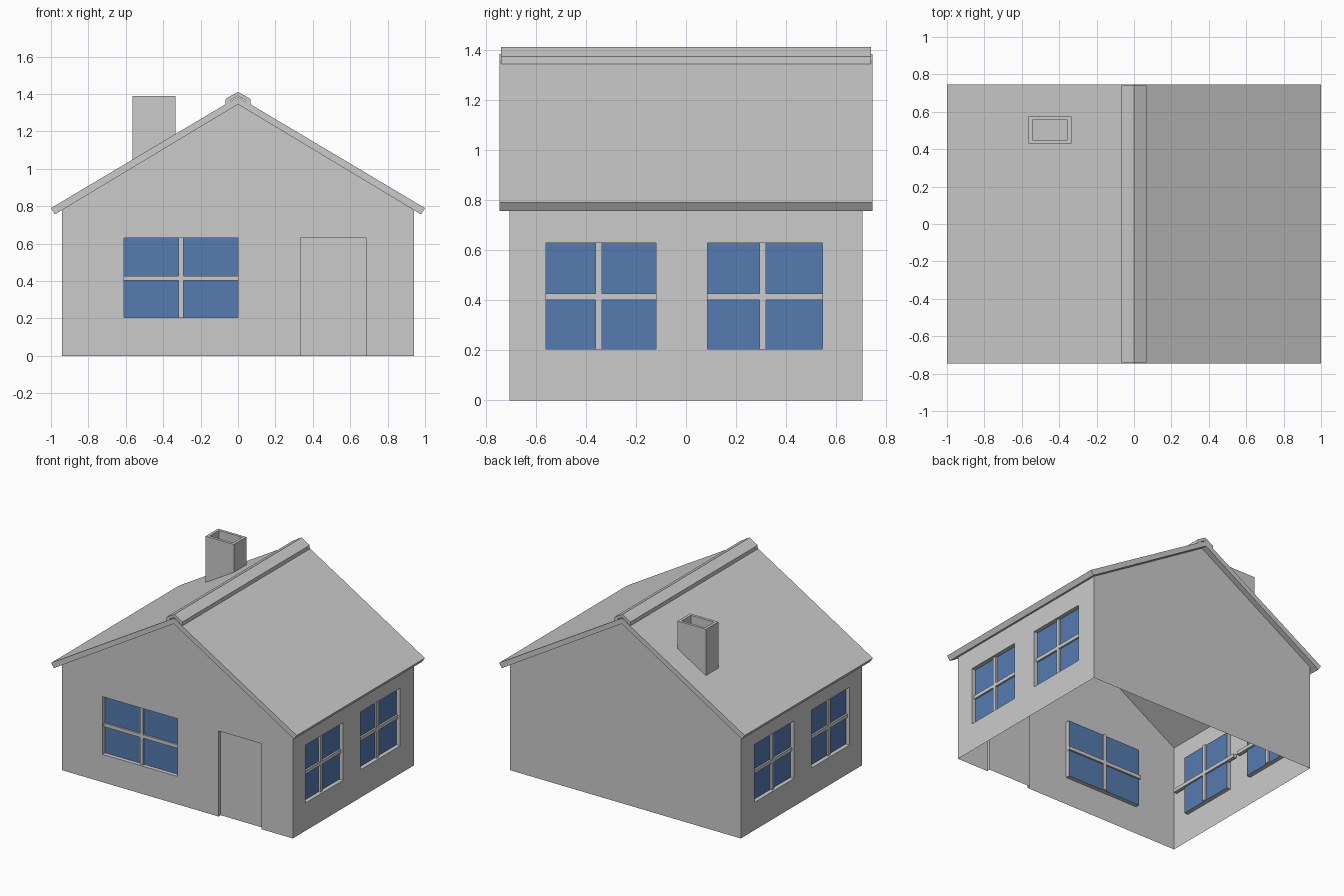
import bpy, bmesh
from mathutils import Vector

if "Cube" in bpy.data.objects:
    bpy.data.objects.remove(bpy.data.objects["Cube"])

W, D = 0.94, 0.705                  # half width and half depth of the walls
RECESS, BAR = 0.03, 0.026
Z0, Z1 = 0.205, 0.63                # window sill and head
SIDE_WINDOWS = [(-0.56, -0.12), (0.085, 0.545)]
FRONT_WINDOW = (-0.61, 0.0)

glass = bpy.data.materials.new("glass_blue")
glass.diffuse_color = (0.09, 0.20, 0.44, 1)
glass.use_nodes = True
glass.node_tree.nodes["Principled BSDF"].inputs["Base Color"].default_value = glass.diffuse_color
wall = bpy.data.materials.new("wall_grey")
wall.diffuse_color = (0.8, 0.8, 0.8, 1)
wall.use_nodes = True
wall.node_tree.nodes["Principled BSDF"].inputs["Base Color"].default_value = wall.diffuse_color


def add_object(name, bm):
    bmesh.ops.recalc_face_normals(bm, faces=bm.faces)
    mesh = bpy.data.meshes.new(name)
    bm.to_mesh(mesh)
    bm.free()
    obj = bpy.data.objects.new(name, mesh)
    bpy.context.collection.objects.link(obj)
    return obj


def box(name, lo, hi):
    bm = bmesh.new()
    bmesh.ops.create_cube(bm, size=1)
    lo, hi = Vector(lo), Vector(hi)
    for v in bm.verts:
        v.co = (lo + hi) / 2 + v.co * (hi - lo)
    return add_object(name, bm)


def prism(name, profile, half_depth):
    """Extrude an x-z profile along y."""
    bm = bmesh.new()
    face = bm.faces.new([bm.verts.new((x, -half_depth, z)) for x, z in profile])
    ext = bmesh.ops.extrude_face_region(bm, geom=[face])["geom"]
    moved = [g for g in ext if isinstance(g, bmesh.types.BMVert)]
    bmesh.ops.translate(bm, verts=moved, vec=(0, 2 * half_depth, 0))
    return add_object(name, bm)


def mirrored(half):
    """Complete a right-hand outline whose first and last points are on x = 0."""
    return half + [(-x, z) for x, z in reversed(half) if x > 0]


# House walls: gabled block with recessed windows and door
walls = prism("house_walls", [(-W, 0), (W, 0), (W, 0.78), (0, 1.345), (-W, 0.78)], D)
cutters = [box("door_cutter", (0.335, -1, -0.1), (0.685, -D + 0.025, Z1)),
           box("front_window_cutter", (FRONT_WINDOW[0], -1, Z0), (FRONT_WINDOW[1], -D + RECESS, Z1))]
for a, b in SIDE_WINDOWS:
    cutters.append(box("right_window_cutter", (W - RECESS, a, Z0), (1.2, b, Z1)))
    cutters.append(box("left_window_cutter", (-1.2, a, Z0), (-W + RECESS, b, Z1)))
for c in cutters:
    mod = walls.modifiers.new("recess", "BOOLEAN")
    mod.operation, mod.solver, mod.object = "DIFFERENCE", "EXACT", c
depsgraph = bpy.context.evaluated_depsgraph_get()
shell = bpy.data.meshes.new_from_object(walls.evaluated_get(depsgraph))
walls.modifiers.clear()
walls.data = shell
for c in cutters:
    bpy.data.objects.remove(c)

# Open the block at floor and roof, and colour the recessed panes
shell.materials.clear()
shell.materials.append(wall)
shell.materials.append(glass)
bm = bmesh.new()
bm.from_mesh(shell)
bm.normal_update()
remove = []
for f in bm.faces:
    c, n = f.calc_center_median(), f.normal
    f.material_index = 0
    if (abs(n.z) > 0.99 and c.z < 0.01) or 0.3 < abs(n.z) < 0.95:
        remove.append(f)
    elif abs(abs(c.x) - W + RECESS) < 0.002 and abs(n.x) > 0.9:
        f.material_index = 1
    elif abs(c.y + D - RECESS) < 0.002 and abs(n.y) > 0.9:
        f.material_index = 1
bmesh.ops.delete(bm, geom=remove, context="FACES")
bm.to_mesh(shell)
bm.free()

# Window glazing bars, centred on the panes (the cross bars run on behind the walls)
h, zm, long = BAR / 2, 0.415, 0.31
y = -D + RECESS
x = sum(FRONT_WINDOW) / 2
box("front_window_upright", (x - h, y - h, Z0), (x + h, y + h, Z1))
box("front_window_crossbar", (x - long, y - h, zm - h), (x + long, y + h, zm + h))
for side, s in (("right", 1), ("left", -1)):
    x = s * (W - RECESS)
    for a, b in SIDE_WINDOWS:
        y = (a + b) / 2 - 0.008
        box(side + "_window_upright", (x - h, y - h, Z0), (x + h, y + h, Z1))
        box(side + "_window_crossbar", (x - h, y - long, zm - h), (x + h, y + long, zm + h))

# Roof slabs and ridge cap
prism("roof", [(0, 1.385), (1, 0.79), (0.978, 0.757), (0, 1.345), (-0.978, 0.757), (-1, 0.79)], 0.746)
prism("ridge_cap", mirrored([(0, 1.412), (0.066, 1.374), (0.066, 1.34), (0.04, 1.355),
                             (0.04, 1.366), (0, 1.389)]), 0.74)

# Chimney: hollow rectangular tube whose foot follows the roof slope
bm = bmesh.new()
outer, inner = (-0.565, -0.335, 0.43, 0.575), (-0.544, -0.356, 0.45, 0.556)
rings = []
for (x0, x1, y0, y1), top in ((outer, 0), (outer, 1), (inner, 1), (inner, 0)):
    rings.append([bm.verts.new((px, py, 1.39 if top else 1.365 + 0.595 * px))
                  for px, py in ((x0, y0), (x1, y0), (x1, y1), (x0, y1))])
for k in range(4):
    r0, r1 = rings[k], rings[(k + 1) % 4]
    for i in range(4):
        j = (i + 1) % 4
        bm.faces.new((r0[i], r0[j], r1[j], r1[i]))
add_object("chimney", bm)
